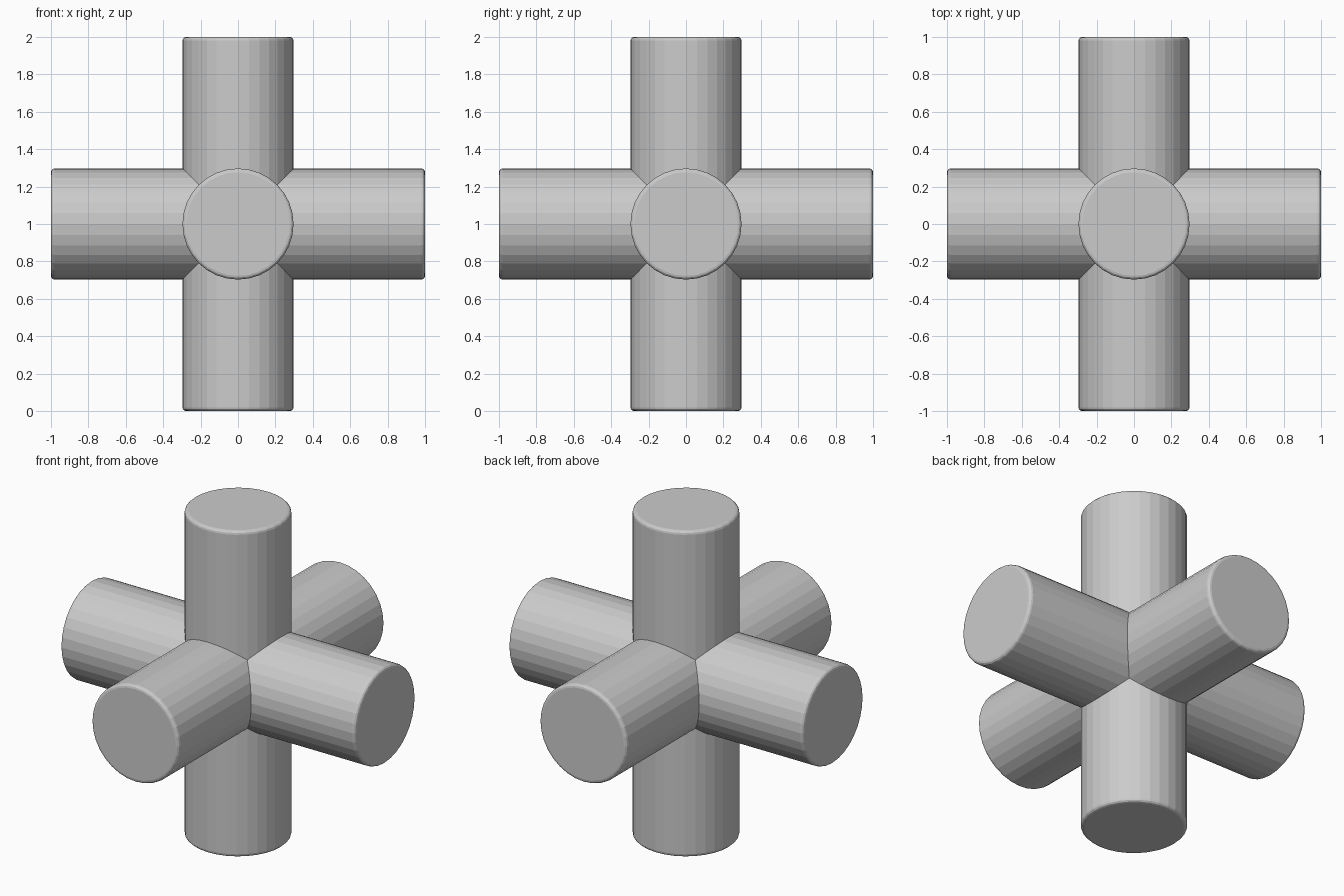
import bpy, math

if "Cube" in bpy.data.objects:
    bpy.data.objects.remove(bpy.data.objects["Cube"])

R, LENGTH, SIDES, BEVEL = 0.297, 2.0, 32, 0.02


def rod(name, rotation):
    """Faceted rod through the centre with rounded end rims."""
    bpy.ops.mesh.primitive_cylinder_add(vertices=SIDES, radius=R, depth=LENGTH,
                                        location=(0, 0, 1), rotation=rotation)
    ob = bpy.context.object
    ob.name = name
    bpy.ops.object.transform_apply(location=True, rotation=True, scale=True)
    mod = ob.modifiers.new("rounded_rims", 'BEVEL')
    mod.width = BEVEL
    mod.segments = 3
    mod.limit_method = 'ANGLE'
    mod.angle_limit = math.radians(40)
    bpy.ops.object.modifier_apply(modifier=mod.name)
    return ob


# Three rods crossing at right angles
cross = rod("six_way_cross", (0, 0, 0))
arms = [rod("side_arms", (0, math.pi / 2, 0)),
        rod("front_back_arms", (math.pi / 2, 0, 0))]

# Weld the rods into one solid
bpy.context.view_layer.objects.active = cross
for arm in arms:
    mod = cross.modifiers.new("weld", 'BOOLEAN')
    mod.operation = 'UNION'
    mod.solver = 'EXACT'
    mod.object = arm
    bpy.ops.object.modifier_apply(modifier=mod.name)
    bpy.data.objects.remove(arm, do_unlink=True)
